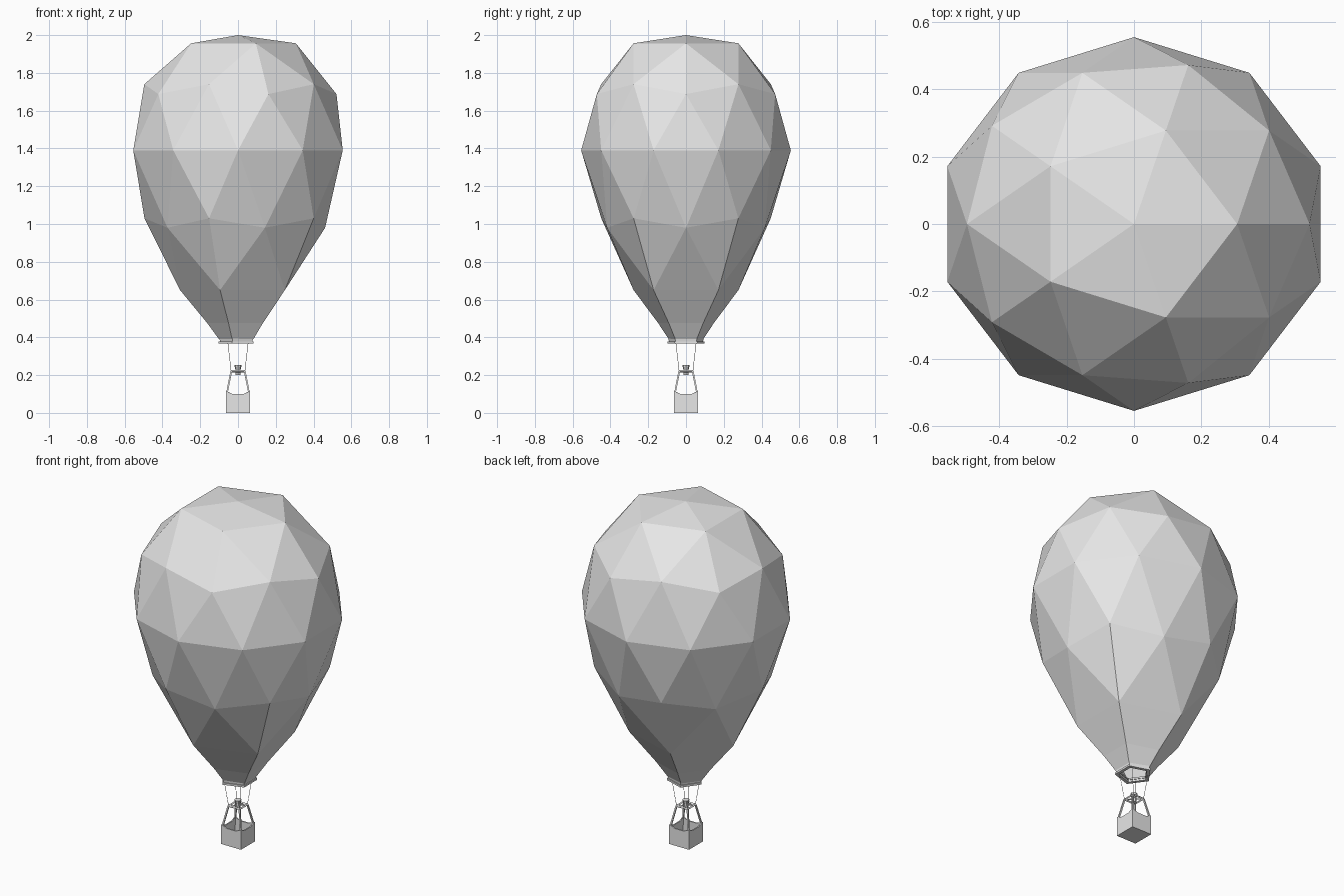
import bpy, bmesh, math
from mathutils import Vector

cube = bpy.data.objects.get("Cube")
if cube:
    bpy.data.objects.remove(cube, do_unlink=True)

grey = bpy.data.materials.new("plain grey")
grey.use_nodes = True
grey.diffuse_color = (0.8, 0.8, 0.8, 1)
for node in grey.node_tree.nodes:
    if node.type == 'BSDF_PRINCIPLED':
        node.inputs["Base Color"].default_value = (0.8, 0.8, 0.8, 1)


def finish(name, bm):
    bmesh.ops.recalc_face_normals(bm, faces=bm.faces)
    mesh = bpy.data.meshes.new(name)
    bm.to_mesh(mesh)
    bm.free()
    mesh.materials.append(grey)
    obj = bpy.data.objects.new(name, mesh)
    bpy.context.collection.objects.link(obj)
    return obj


def rod(name, a, b, radius, sides=4, end_radius=None):
    """Straight bar between two points, optionally tapered."""
    a, b = Vector(a), Vector(b)
    bm = bmesh.new()
    bmesh.ops.create_cone(bm, cap_ends=True, segments=sides, radius1=radius,
                          radius2=end_radius or radius, depth=(b - a).length)
    obj = finish(name, bm)
    obj.location = (a + b) / 2
    obj.rotation_mode = 'QUATERNION'
    obj.rotation_quaternion = (b - a).to_track_quat('Z', 'Y')
    return obj


def hoop(name, profile, sides, start):
    """Closed profile of (radius, z) carried round the axis."""
    bm = bmesh.new()
    loops = []
    for i in range(sides):
        a = start + math.tau * i / sides
        loops.append([bm.verts.new((r * math.cos(a), r * math.sin(a), z)) for r, z in profile])
    n = len(profile)
    for i in range(sides):
        p, q = loops[i], loops[(i + 1) % sides]
        for j in range(n):
            k = (j + 1) % n
            bm.faces.new((p[j], q[j], q[k], p[k]))
    return finish(name, bm)


# Envelope: faceted ball, flattened on top and drawn down into an open neck
MID, RX, RY = 1.39, 0.583, 0.555
bpy.ops.mesh.primitive_ico_sphere_add(subdivisions=2, radius=1, location=(0, 0, 0))
temp = bpy.context.object
bm = bmesh.new()
bm.from_mesh(temp.data)
bpy.data.objects.remove(temp, do_unlink=True)
pole = min(bm.verts, key=lambda v: v.co.z)
bmesh.ops.delete(bm, geom=[pole], context='VERTS')
for v in bm.verts:
    x, y, z = v.co
    width = 1.0
    if z > 0.95:
        height = 0.61
    elif z > -0.1:
        height = z * 0.666
    elif z > -0.48:
        height, width = -0.36, 0.95
    elif z > -0.7:
        height, width = -0.41, 0.93
    else:
        height = -0.74
    v.co = (x * RX * width, y * RY * width, MID + height)
for shrink, z in ((0.53, 0.475), (0.62, 0.39)):
    edges = [e for e in bm.edges if e.is_boundary]
    new = bmesh.ops.extrude_edge_only(bm, edges=edges)["geom"]
    for v in (g for g in new if isinstance(g, bmesh.types.BMVert)):
        v.co = (v.co.x * shrink, v.co.y * shrink, z)
finish("envelope", bm)

# Five-sided neck rings
hoop("neck_band", [(0.076, 0.379), (0.095, 0.379), (0.098, 0.394), (0.084, 0.394)], 5, math.pi)
hoop("neck_flange", [(0.08, 0.368), (0.102, 0.368), (0.102, 0.379), (0.08, 0.379)], 5, math.pi)

# Basket: open box with a rim that dips along each side
H = 0.064
bm = bmesh.new()
rim = []
for turn in range(4):
    c, s = round(math.cos(turn * math.pi / 2)), round(math.sin(turn * math.pi / 2))
    for t, z in ((-1, 0.115), (-0.45, 0.1), (0.45, 0.1)):
        x, y = t * H, -H
        rim.append((x * c - y * s, x * s + y * c, z))
top = [bm.verts.new(p) for p in rim]
low = [bm.verts.new((x, y, 0)) for x, y, z in rim]
for i in range(len(rim)):
    j = (i + 1) % len(rim)
    bm.faces.new((low[i], low[j], top[j], top[i]))
bm.faces.new(low[::-1])
basket = finish("basket", bm)
wall = basket.modifiers.new("wall", 'SOLIDIFY')
wall.thickness = 0.007
wall.offset = -1

# Burner frame, its uprights and the ropes to the neck
F, Z = 0.036, 0.22
corners = [(-1, -1), (1, -1), (1, 1), (-1, 1)]
for i, (sx, sy) in enumerate(corners):
    nx, ny = corners[(i + 1) % 4]
    rod(f"upright_{i + 1}", (sx * 0.058, sy * 0.058, 0.108), (sx * F, sy * F, Z), 0.006)
    rod(f"frame_bar_{i + 1}", (sx * F, sy * F, Z), (nx * F, ny * F, Z), 0.006)
    rod(f"rope_{i + 1}", (sx * F, sy * F, Z), (sx * 0.054, sy * 0.054, 0.375), 0.0015, 3)
for i, (sx, sy) in enumerate(corners[:2]):
    rod(f"cross_bar_{i + 1}", (sx * F, sy * F, Z), (-sx * F, -sy * F, Z), 0.004)

# Burner
rod("burner_body", (0, 0, 0.2), (0, 0, 0.232), 0.014, 8)
rod("burner_nozzle", (0, 0, 0.232), (0, 0, 0.253), 0.015, 8, 0.019)
